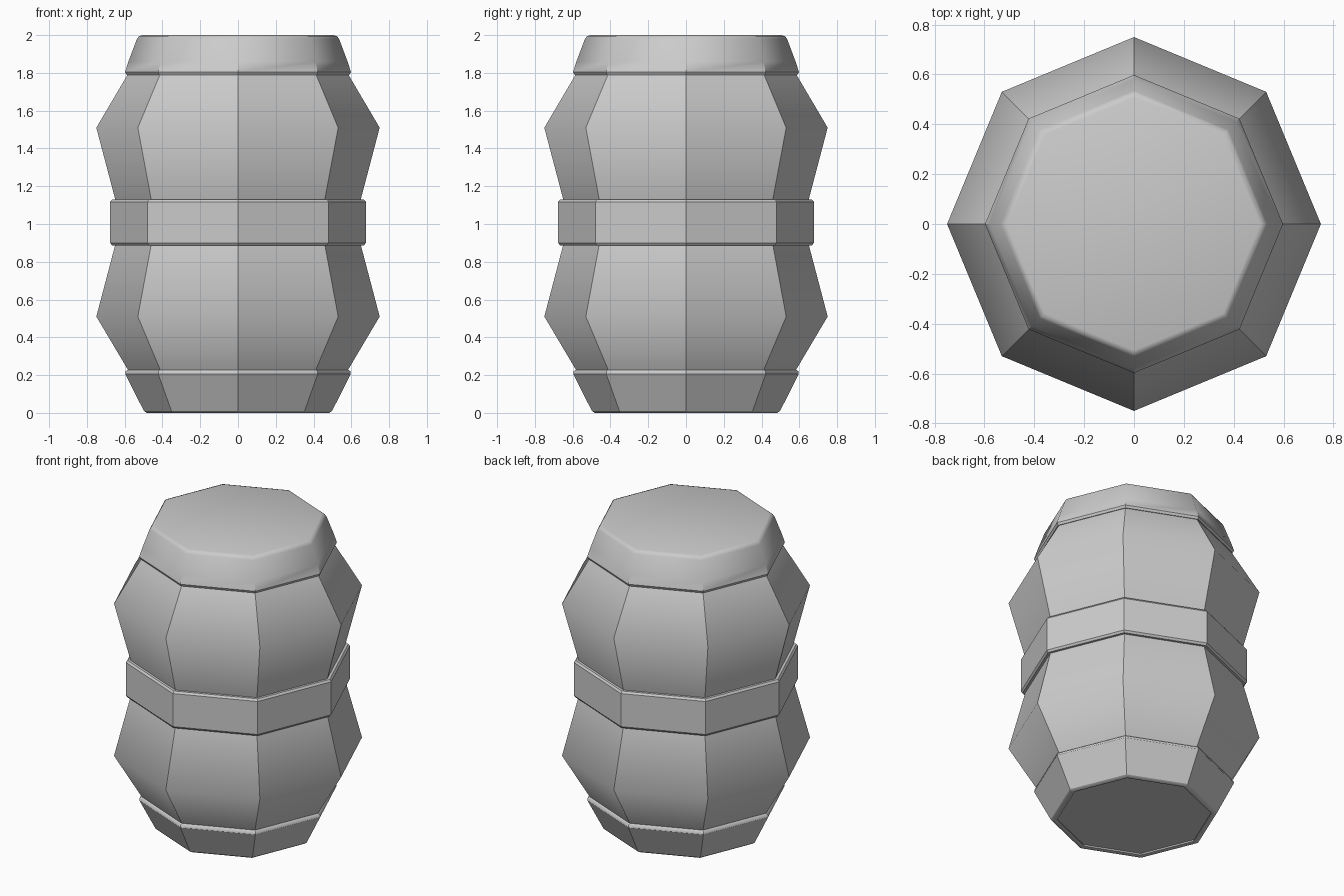
import bpy, bmesh, math

if "Cube" in bpy.data.objects:
    bpy.data.objects.remove(bpy.data.objects["Cube"])

SIDES = 8


def lathe(name, profile, closed=False, smooth_uprights_above=9.0, sharp_rings=()):
    """Sweep an (r, z) profile round eight sides, corners on the axes."""
    bm = bmesh.new()
    rings = []
    for r, z in profile:
        rings.append([bm.verts.new((r * math.cos(i * math.tau / SIDES),
                                    r * math.sin(i * math.tau / SIDES), z))
                      for i in range(SIDES)])
    pairs = list(zip(rings, rings[1:]))
    if closed:
        pairs.append((rings[-1], rings[0]))
    for a, b in pairs:
        for i in range(SIDES):
            j = (i + 1) % SIDES
            bm.faces.new((a[i], a[j], b[j], b[i]))
    if not closed:
        bm.faces.new(rings[0])
        bm.faces.new(rings[-1])
    bmesh.ops.recalc_face_normals(bm, faces=bm.faces)
    for f in bm.faces:
        f.smooth = True
    # uprights are creased; horizontal rings only where requested
    ring_verts = {v: k for k, ring in enumerate(rings) for v in ring}
    for e in bm.edges:
        k0, k1 = (ring_verts[v] for v in e.verts)
        if k0 == k1:
            e.smooth = k0 not in sharp_rings
        else:
            e.smooth = max(v.co.z for v in e.verts) > smooth_uprights_above
    me = bpy.data.meshes.new(name)
    bm.to_mesh(me)
    bm.free()
    ob = bpy.data.objects.new(name, me)
    bpy.context.collection.objects.link(ob)
    return ob


# double-bulged barrel body
lathe("barrel_body", [(0.47, 0.02), (0.575, 0.215), (0.75, 0.51), (0.65, 0.89),
                      (0.65, 1.13), (0.75, 1.51), (0.585, 1.79), (0.50, 1.94)],
      sharp_rings=(0, 3, 4, 7))

# tapered foot ring with bevelled rims
lathe("foot_ring", [(0.46, 0.006), (0.482, 0.0), (0.498, 0.01), (0.597, 0.205),
                    (0.595, 0.22), (0.58, 0.23), (0.56, 0.22)],
      closed=True, sharp_rings=(0, 2, 3, 5, 6))

# straight band round the waist
lathe("waist_band", [(0.64, 0.887), (0.667, 0.887), (0.677, 0.9), (0.677, 1.117),
                     (0.667, 1.13), (0.64, 1.13)],
      closed=True, sharp_rings=(0, 1, 2, 3, 4, 5))

# lid with softened top edge
lathe("lid", [(0.57, 1.79), (0.59, 1.79), (0.598, 1.805), (0.58, 1.86),
              (0.535, 1.98), (0.525, 1.994), (0.507, 2.0)],
      smooth_uprights_above=1.87, sharp_rings=(0, 1, 2))
